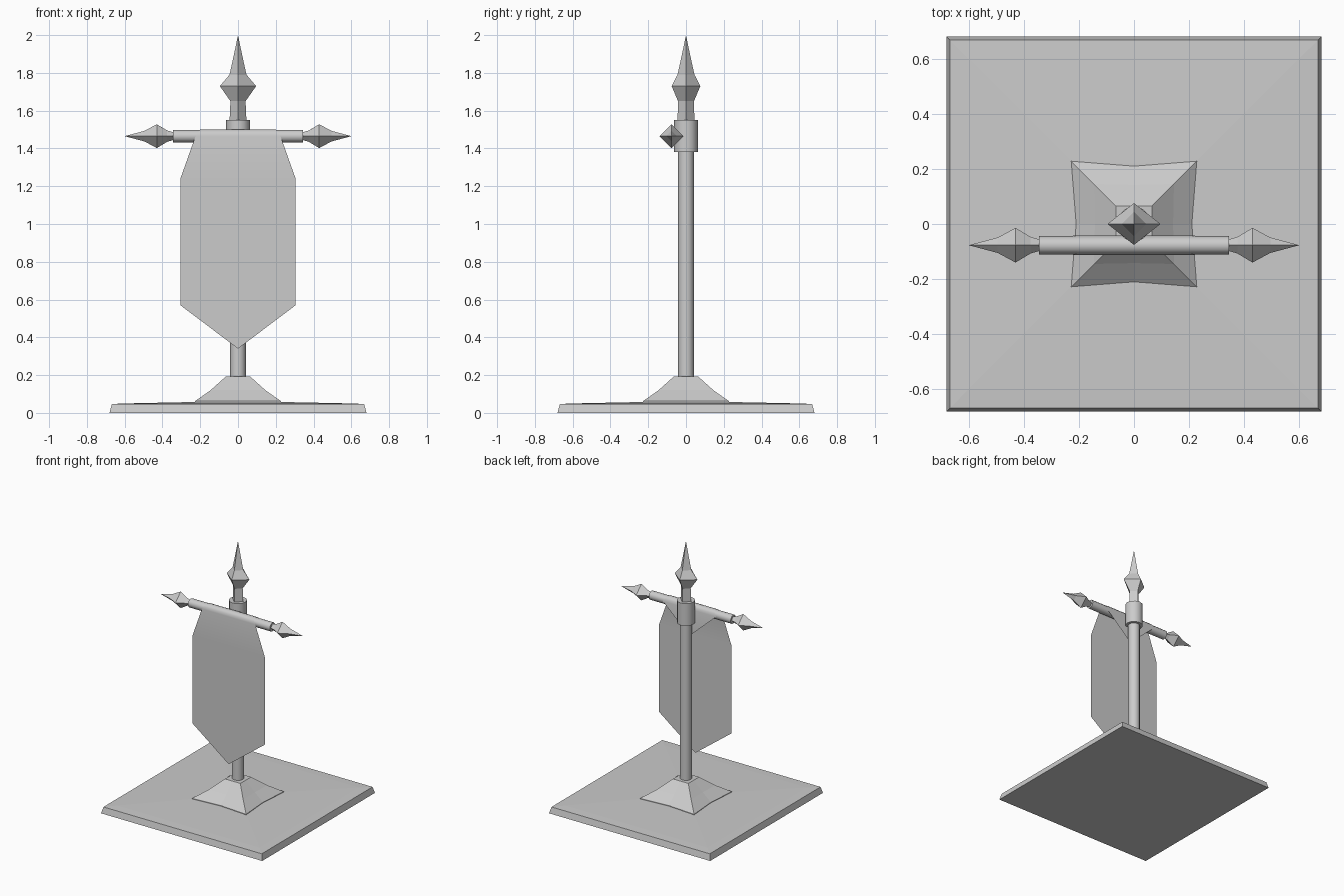
import bpy, bmesh, math
from mathutils import Matrix, Vector

if "Cube" in bpy.data.objects:
    bpy.data.objects.remove(bpy.data.objects["Cube"])


def make_object(name, bm, smooth=None):
    bmesh.ops.recalc_face_normals(bm, faces=bm.faces)
    mesh = bpy.data.meshes.new(name)
    bm.to_mesh(mesh)
    bm.free()
    obj = bpy.data.objects.new(name, mesh)
    bpy.context.collection.objects.link(obj)
    if smooth:
        bpy.ops.object.select_all(action='DESELECT')
        obj.select_set(True)
        bpy.context.view_layer.objects.active = obj
        bpy.ops.object.shade_smooth_by_angle(angle=math.radians(smooth))
    return obj


def loft(name, rings, matrix=Matrix(), smooth=None):
    """Skin a stack of point rings into a closed solid."""
    bm = bmesh.new()
    rows = [[bm.verts.new(matrix @ Vector(p)) for p in ring] for ring in rings]
    n = len(rows[0])
    for a, b in zip(rows, rows[1:]):
        for i in range(n):
            j = (i + 1) % n
            bm.faces.new((a[i], a[j], b[j], b[i]))
    bm.faces.new(rows[0])
    bm.faces.new(rows[-1])
    bmesh.ops.remove_doubles(bm, verts=bm.verts, dist=1e-5)
    return make_object(name, bm, smooth)


def ring(rx, ry, z, n):
    return [(rx * math.cos(math.tau * i / n), ry * math.sin(math.tau * i / n), z)
            for i in range(n)]


def square(corner, mid, z):
    c, m = corner, mid
    return [(x, y, z) for x, y in ((c, -c), (m, 0), (c, c), (0, m),
                                   (-c, c), (-m, 0), (-c, -c), (0, -m))]


BAR_Y, BAR_Z = -0.077, 1.465

# Base slab with bevelled edge and slightly raised middle
loft("base_slab", [square(h, h, z) for h, z in
                   ((0.68, 0), (0.668, 0.047), (0.60, 0.05), (0.22, 0.058))])

# Pedestal with flared, slightly concave foot
loft("pedestal", [square(0.228, 0.21, 0.045), square(0.228, 0.21, 0.062),
                  square(0.145, 0.142, 0.12), square(0.065, 0.065, 0.192)])

# Pole and collar
loft("pole", [ring(0.042, 0.042, z, 12) for z in (0.18, 1.40)], smooth=40)
loft("pole_collar", [ring(0.063, 0.063, z, 12) for z in (1.38, 1.55)], smooth=40)

# Spear finial on top of the pole
loft("top_finial", [ring(rx, ry, z, 4) for rx, ry, z in
                    ((0.045, 0.045, 1.54), (0.04, 0.042, 1.65),
                     (0.096, 0.076, 1.73), (0.045, 0.045, 1.79),
                     (0.023, 0.023, 1.89), (0, 0, 2.0))])

# Crossbar in front of the pole, with a spear point at each end
for side in (1, -1):
    turn = Matrix.Translation((0, BAR_Y, BAR_Z)) @ Matrix.Rotation(
        side * math.pi / 2, 4, 'Y')
    if side == 1:
        loft("crossbar", [ring(0.033, 0.033, x, 12) for x in (-0.345, 0.345)],
             turn, smooth=40)
    loft("crossbar_finial_" + ("right" if side == 1 else "left"),
         [ring(r, r, x, 4) for r, x in
          ((0.02, 0.34), (0.03, 0.375), (0.063, 0.43), (0.028, 0.495), (0, 0.60))],
         turn)

# Banner: pointed back flap, wrap over the bar, long pointed front sheet
R = 0.036
rows = [(BAR_Y + R, 1.26, 0)]
for k in range(7):
    a = math.pi * k / 6
    rows.append((BAR_Y + R * math.cos(a), BAR_Z + R * math.sin(a),
                 0.225 - 0.025 * math.sin(a)))
front = BAR_Y - R
rows += [(front, 1.24, 0.305), (front, 0.57, 0.305), (front, 0.34, 0)]
bm = bmesh.new()
pairs = [(bm.verts.new((-w, y, z)), bm.verts.new((w, y, z))) for y, z, w in rows]
for a, b in zip(pairs, pairs[1:]):
    bm.faces.new((a[0], a[1], b[1], b[0]))
bmesh.ops.remove_doubles(bm, verts=bm.verts, dist=1e-5)
make_object("banner", bm, smooth=50)
